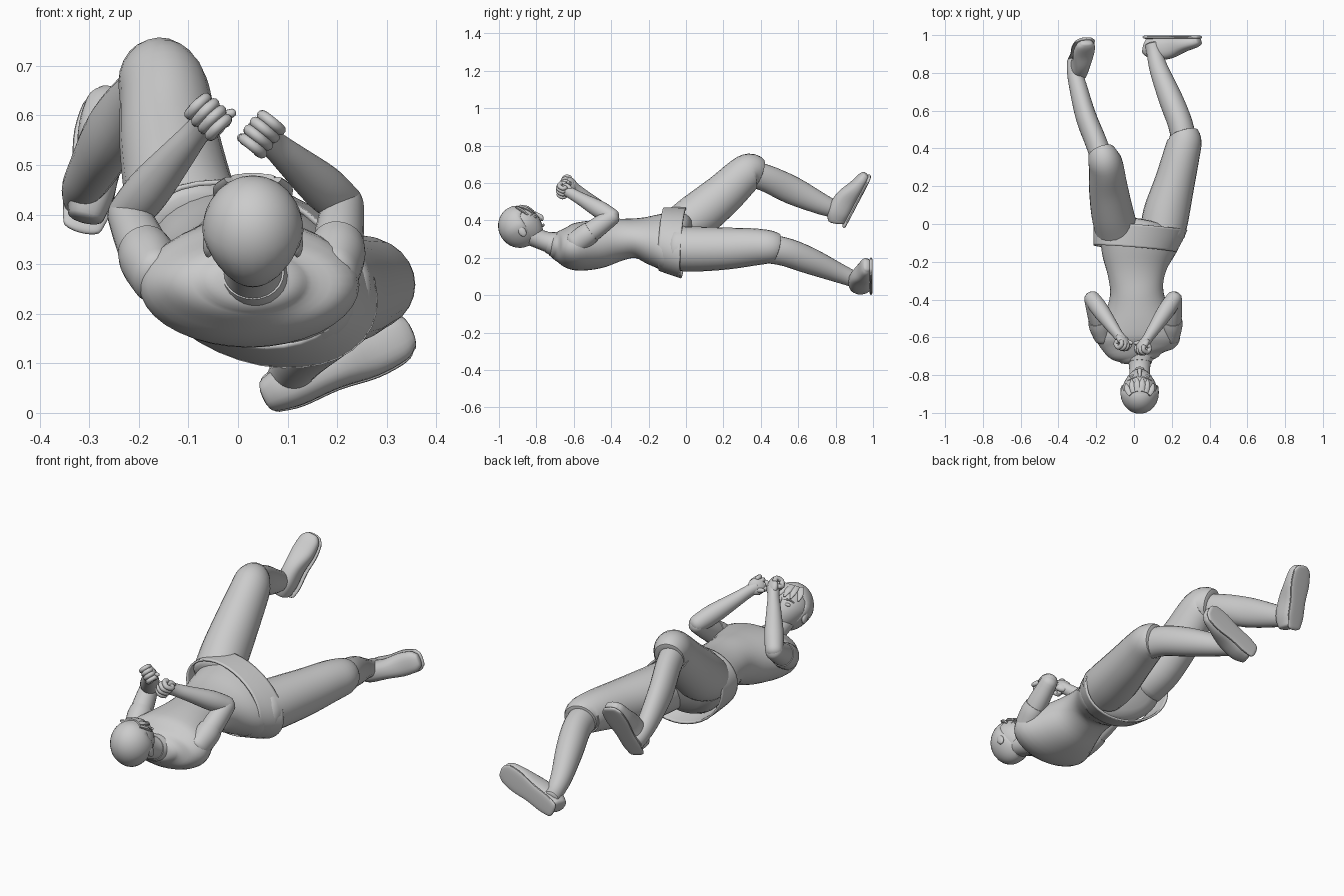
import bpy, bmesh, math
from mathutils import Vector as V, Matrix

if "Cube" in bpy.data.objects:
    bpy.data.objects.remove(bpy.data.objects["Cube"])


def finish(name, bm):
    bmesh.ops.recalc_face_normals(bm, faces=bm.faces)
    me = bpy.data.meshes.new(name)
    bm.to_mesh(me)
    bm.free()
    ob = bpy.data.objects.new(name, me)
    bpy.context.collection.objects.link(ob)
    return ob


def catmull(p, i, t):
    a, b, c, d = p[max(i - 1, 0)], p[i], p[i + 1], p[min(i + 2, len(p) - 1)]
    return [0.5 * (2 * q + (r - o) * t + (2 * o - 5 * q + 4 * r - s) * t * t
                   + (3 * q - o - 3 * r + s) * t ** 3) for o, q, r, s in zip(a, b, c, d)]


def loft(name, secs, ref=(1, 0, 0), n=24, steps=4, dome=(0, 0), power=1.0, caps=True):
    """Smooth tube through sections (x, y, z, half width, half height, roll degrees)."""
    secs = [tuple(s) + (0,) * (6 - len(s)) for s in secs]
    pts = [catmull(secs, i, k / steps) for i in range(len(secs) - 1) for k in range(steps)]
    pts.append(list(secs[-1]))
    pos = [V(p[:3]) for p in pts]
    rings = []
    for i, p in enumerate(pts):
        t = (pos[min(i + 1, len(pos) - 1)] - pos[max(i - 1, 0)]).normalized()
        rings.append((pos[i], t, p[3], p[4], p[5]))
    if dome[0]:
        c, t, a, b, r = rings[0]
        rings = [(c - t * dome[0] * math.sin(w), t, a * math.cos(w), b * math.cos(w), r)
                 for w in (1.5, 1.2, 0.8, 0.4)] + rings
    if dome[1]:
        c, t, a, b, r = rings[-1]
        rings += [(c + t * dome[1] * math.sin(w), t, a * math.cos(w), b * math.cos(w), r)
                  for w in (0.4, 0.8, 1.2, 1.5)]
    bm = bmesh.new()
    rows = []
    for c, t, a, b, r in rings:
        u = V(ref)
        u = (u - t * u.dot(t)).normalized()
        v = t.cross(u)
        r = math.radians(r)
        u, v = u * math.cos(r) + v * math.sin(r), v * math.cos(r) - u * math.sin(r)
        row = []
        for k in range(n):
            w = 2 * math.pi * k / n
            cx, sx = math.cos(w), math.sin(w)
            row.append(bm.verts.new(c + u * a * math.copysign(abs(cx) ** power, cx)
                                    + v * b * math.copysign(abs(sx) ** power, sx)))
        rows.append(row)
    for p, q in zip(rows, rows[1:]):
        for k in range(n):
            bm.faces.new((p[k], p[(k + 1) % n], q[(k + 1) % n], q[k]))
    if caps:
        bm.faces.new(rows[0])
        bm.faces.new(rows[-1])
    return finish(name, bm)


def ball(name, centre, radii, axes, shape=None):
    """Ellipsoid with its own axes, optionally reshaped in unit space."""
    bm = bmesh.new()
    bmesh.ops.create_uvsphere(bm, u_segments=28, v_segments=18, radius=1)
    m = Matrix(axes).transposed()
    for v in bm.verts:
        p = shape(v.co.copy()) if shape else v.co
        v.co = V(centre) + m @ V([p[i] * radii[i] for i in range(3)])
    return finish(name, bm)


# torso, from the neck slope to the seat
loft("torso", [(.03, -.71, .265, .11, .062), (.025, -.675, .262, .178, .088),
               (.023, -.60, .258, .222, .125), (.02, -.48, .272, .178, .13),
               (.015, -.37, .295, .142, .115, 3), (.012, -.27, .305, .152, .105, 8),
               (.015, -.17, .295, .19, .132, 16), (.03, -.07, .285, .225, .15, 24),
               (.035, -.03, .275, .20, .14, 24)], n=36, dome=(.025, .04))
# hem band round the tilted hips
band = loft("hip_band", [(.005, -.125, .30, .238, .16, 24), (.02, -.07, .29, .258, .168, 25),
                         (.035, -.015, .28, .272, .175, 26)], n=36, caps=False)
for v in band.data.vertices:    # skew the band so its low side hangs further down
    v.co.y += .2 * (v.co.x - .03) - .13 * (v.co.z - .29)
sol = band.modifiers.new("thickness", "SOLIDIFY")
sol.thickness, sol.offset = .01, -1

# neck and collar
loft("neck", [(.03, -.64, .27, .085, .07), (.03, -.70, .275, .066, .06),
              (.03, -.77, .295, .055, .052), (.03, -.86, .335, .057, .056)])
loft("collar", [(.03, -.685, .27, .08, .066), (.03, -.715, .277, .07, .062),
                (.03, -.735, .283, .063, .057)])

# head: local axes are side, face direction, crown direction
tilt = math.radians(32)
side, face, crown = V((1, 0, 0)), V((0, math.cos(tilt), math.sin(tilt))), V((0, -math.sin(tilt), math.cos(tilt)))
axes = (side, face, crown)
hc = V((.03, -.885, .365))


def at(x, f, c):
    return hc + side * x + face * f + crown * c


def skull(p):
    if p.z < 0:
        p.x *= 1 + .32 * p.z
        p.y = p.y * (1 + .22 * p.z) - .32 * p.z * (1 if p.y > 0 else .3)
    return p


def hair(p):
    if p.y > .25:       # the hairline falls back above the face
        p.y -= (p.y - .25) * (.75 if p.z < .45 else .12)
    p.x *= 1 + .25 * min(p.z, 0)
    return p


ball("head", hc, (.094, .11, .115), axes, skull)
ball("hair", at(0, -.006, .006), (.102, .11, .115), axes, hair)
loft("nose", [(*at(0, .104, .025), .008, .008), (*at(0, .122, -.012), .012, .012),
              (*at(0, .115, -.03), .012, .008)], n=10, dome=(.004, .004))
ball("lips", at(0, .106, -.056), (.022, .011, .008), axes)
for s in (-1, 1):
    ball("ear", at(s * .09, -.005, -.025), (.011, .02, .03), axes)
    ball("eye", at(s * .038, .096, .004), (.018, .008, .008), axes)
    loft("brow", [(*at(s * .015, .104, .022), .004, .004), (*at(s * .04, .096, .028), .005, .004),
                  (*at(s * .062, .078, .02), .003, .003)], ref=face, n=8)
for x in (-.07, -.042, -.014, .014, .042, .07):     # fringe hugging the brow
    def on(k, c, lift):
        xx = x * k
        return at(xx, .11 * math.sqrt(max(0, 1 - (xx / .1) ** 2 - (c / .12) ** 2)) + lift, c)
    loft("hair_lock", [(*on(.6, .095, -.008), .02, .008), (*on(.9, .068, -.003), .018, .009),
                       (*on(1.05, .035, .001), .004, .004)], n=10)


def arm(name, shoulder, elbow, fist, s_hint, thumb_to):
    sh, el, fi = V(shoulder), V(elbow), V(fist)
    d = (fi - el).normalized()
    wrist = fi - d * .045
    # sleeve cap, upper arm and forearm
    loft(name + "_sleeve", [(*sh.lerp(el, -.1), .05, .06), (*sh.lerp(el, .2), .058, .062),
                            (*sh.lerp(el, .38), .054, .058)], dome=(.035, 0))
    loft(name + "_upper_arm", [(*sh, .05, .053), (*sh.lerp(el, .5), .05, .054),
                               (*el, .042, .045)], dome=(.02, .035))
    loft(name + "_forearm", [(*el, .042, .042), (*el.lerp(wrist, .3), .045, .047),
                             (*el.lerp(wrist, .75), .034, .035), (*wrist, .027, .03),
                             (*fi, .03, .03)], dome=(.035, .01))
    # closed hand
    s = V(s_hint)
    s = (s - d * s.dot(d)).normalized()
    p = d.cross(s)
    if p.y > 0:
        p = -p
    ball(name + "_palm", fi - p * .006, (.04, .022, .042), (s, p, d))
    for i in range(4):
        c = fi + s * (i - 1.5) * .02
        k = .012 if i in (1, 2) else .006
        path = [c + d * .02 - p * .01, c + d * (.03 + k), c + d * (.024 + k) + p * .026,
                c + d * .002 + p * .028, c - d * .004 + p * .012]
        loft(name + "_finger", [(*q, .0115, .0125) for q in path], ref=s, n=10, steps=3, dome=(.008, .008))
    t = V(thumb_to)
    b = fi - d * .022 + p * .008
    loft(name + "_thumb", [(*b, .017, .017), (*b.lerp(t, .6), .014, .014), (*t, .009, .009)],
         ref=(0, 1, 0), n=10, dome=(.01, .008))


arm("raised_side", (-.17, -.575, .285), (-.222, -.395, .40), (-.062, -.618, .592), (.6, 0, -.8), (-.012, -.63, .605))
arm("lower_side", (.195, -.575, .29), (.212, -.395, .42), (.05, -.64, .56), (.6, 0, .8), (.006, -.63, .555))


def foot(name, heel, toe, normal):
    h, t = V(heel), V(toe)
    d = (t - h).normalized()
    n = V(normal)
    n = (n - d * n.dot(d)).normalized()
    s = d.cross(n)
    prof = ((.05, .037, .095), (.2, .046, .12), (.45, .046, .115), (.7, .055, .08), (.9, .05, .058), (.97, .036, .045))
    # shoe upper, then its flat sole
    loft(name + "_shoe", [(*(h.lerp(t, f) - n * (.008 + z / 2)), w, z / 2) for f, w, z in prof],
         ref=s, dome=(.014, .012), power=.8)
    loft(name + "_sole", [(*(h.lerp(t, f) - n * .009), w * 1.08, .009) for f, w, z in prof],
         ref=s, dome=(.016, .014), power=.7)


# raised leg: trouser, shin, shoe
loft("raised_trouser", [(-.09, -.04, .36, .115, .11), (-.115, .06, .425, .112, .122),
                        (-.137, .2, .54, .102, .112), (-.147, .30, .635, .092, .102),
                        (-.16, .345, .662, .086, .096), (-.175, .385, .652, .07, .082)], dome=(.03, .006))
loft("raised_shin", [(-.165, .33, .655, .06, .07), (-.20, .43, .625, .058, .072),
                     (-.255, .57, .56, .055, .075), (-.297, .73, .485, .047, .056),
                     (-.315, .81, .455, .04, .044), (-.312, .86, .435, .042, .045)], dome=(.02, .01))
foot("raised", (-.318, .848, .36), (-.255, .99, .635), (-.15, .87, -.45))

# lower leg: trouser, shin, shoe
loft("lower_trouser", [(.15, -.05, .25, .12, .12), (.172, .06, .247, .122, .12),
                       (.215, .22, .25, .107, .112), (.25, .36, .258, .097, .1),
                       (.268, .44, .258, .09, .09), (.262, .478, .25, .078, .082)], dome=(.04, .006))
loft("lower_shin", [(.268, .42, .25, .066, .076), (.245, .53, .232, .066, .076),
                    (.195, .66, .185, .064, .071), (.135, .81, .122, .051, .053),
                    (.11, .90, .085, .042, .043), (.10, .95, .07, .042, .043)], dome=(.02, .01))
foot("lower", (.053, .998, .032), (.348, .998, .165), (0, 1, 0))

bpy.ops.object.select_all(action="SELECT")
bpy.context.view_layer.objects.active = band
bpy.ops.object.shade_smooth_by_angle(angle=math.radians(40))
